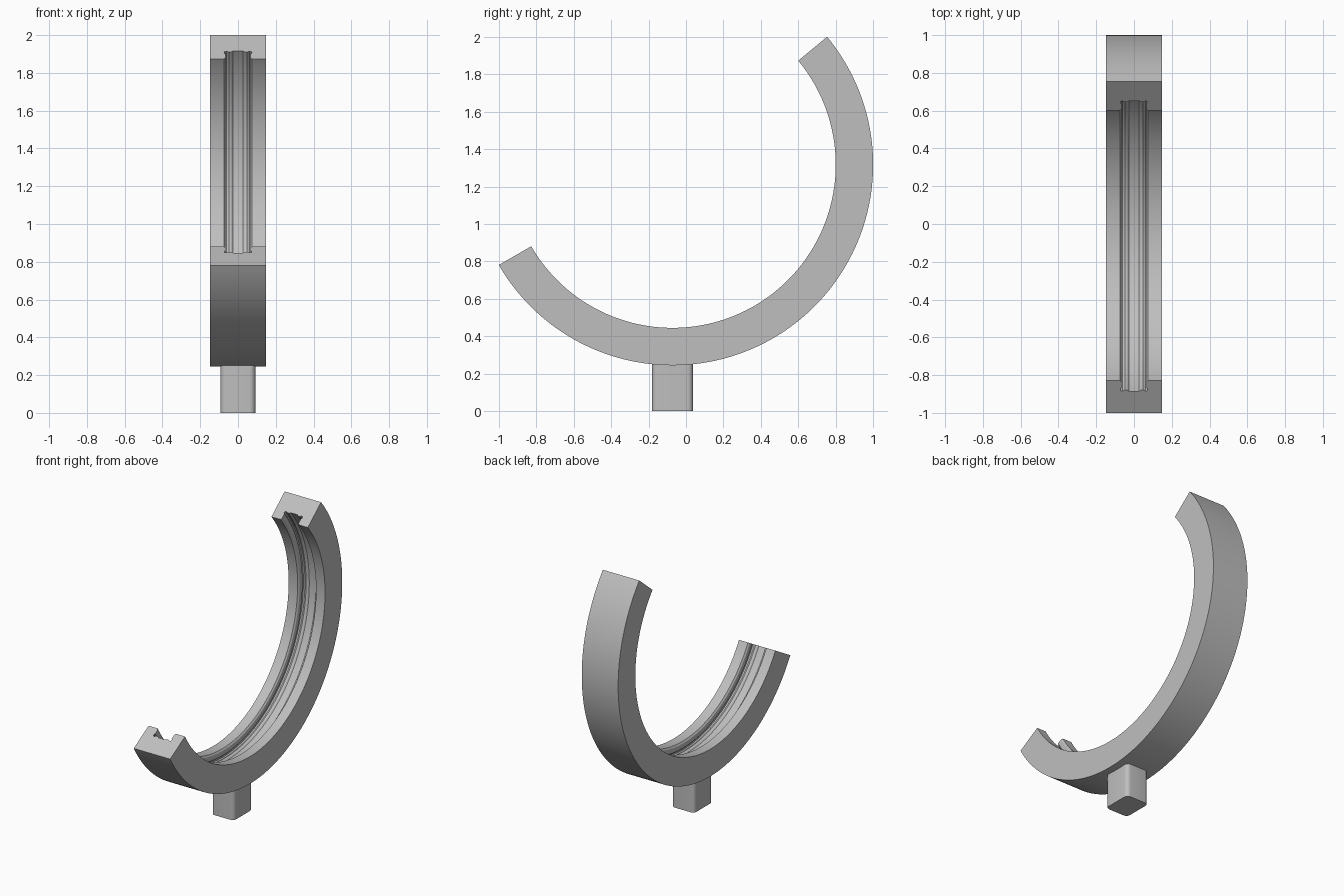
import bpy, bmesh, math
from mathutils import Matrix

default = bpy.data.objects.get("Cube")
if default:
    bpy.data.objects.remove(default, do_unlink=True)

grey = bpy.data.materials.new("plain_grey")
grey.use_nodes = True
grey.diffuse_color = (0.52, 0.52, 0.52, 1)
grey.node_tree.nodes["Principled BSDF"].inputs["Base Color"].default_value = grey.diffuse_color

OUTER, INNER = 1.072, 0.872
CENTRE_Y, CENTRE_Z = -0.072, 1.317
HALF_WIDTH = 0.148


def finish(bm, name):
    bmesh.ops.recalc_face_normals(bm, faces=bm.faces)
    mesh = bpy.data.meshes.new(name)
    bm.to_mesh(mesh)
    bm.free()
    obj = bpy.data.objects.new(name, mesh)
    bpy.context.collection.objects.link(obj)
    mesh.materials.append(grey)
    bpy.ops.object.select_all(action="DESELECT")
    obj.select_set(True)
    bpy.context.view_layer.objects.active = obj
    bpy.ops.object.shade_smooth_by_angle(angle=math.radians(30))
    return obj


# Half cross-section as (x, radius): outer edge, inner lip, stepped groove floor
half = [(HALF_WIDTH, OUTER), (HALF_WIDTH, INNER)]
groove = [(0.075, 0), (0.067, 0.012), (0.067, 0.045), (0.073, 0.052), (0.072, 0.063),
          (0.062, 0.066), (0.047, 0.058), (0.035, 0.06), (0.027, 0.067)]
half += [(x, INNER + depth) for x, depth in groove]
section = half + [(-x, r) for x, r in reversed(half)]

# Open ring: the section swept along an arc
bm = bmesh.new()
start, end, steps = math.radians(210), math.radians(399.6), 112
rings = []
for i in range(steps + 1):
    a = start + (end - start) * i / steps
    rings.append([bm.verts.new((x, CENTRE_Y + r * math.cos(a), CENTRE_Z + r * math.sin(a)))
                  for x, r in section])
count = len(section)
for near, far in zip(rings, rings[1:]):
    for j in range(count):
        k = (j + 1) % count
        bm.faces.new((near[j], near[k], far[k], far[j]))
bm.faces.new(rings[0])
bm.faces.new(rings[-1])
finish(bm, "grooved_arc")

# Mounting post with rounded upright edges, sunk slightly into the arc
bm = bmesh.new()
height = 0.28
bmesh.ops.create_cube(bm, size=1, matrix=Matrix.Translation((0, CENTRE_Y, height / 2))
                      @ Matrix.Diagonal((0.184, 0.22, height, 1)))
upright = [e for e in bm.edges if abs(e.verts[0].co.z - e.verts[1].co.z) > 0.1]
bmesh.ops.bevel(bm, geom=upright, offset=0.03, segments=6, profile=0.5, affect="EDGES")
finish(bm, "mounting_post")
